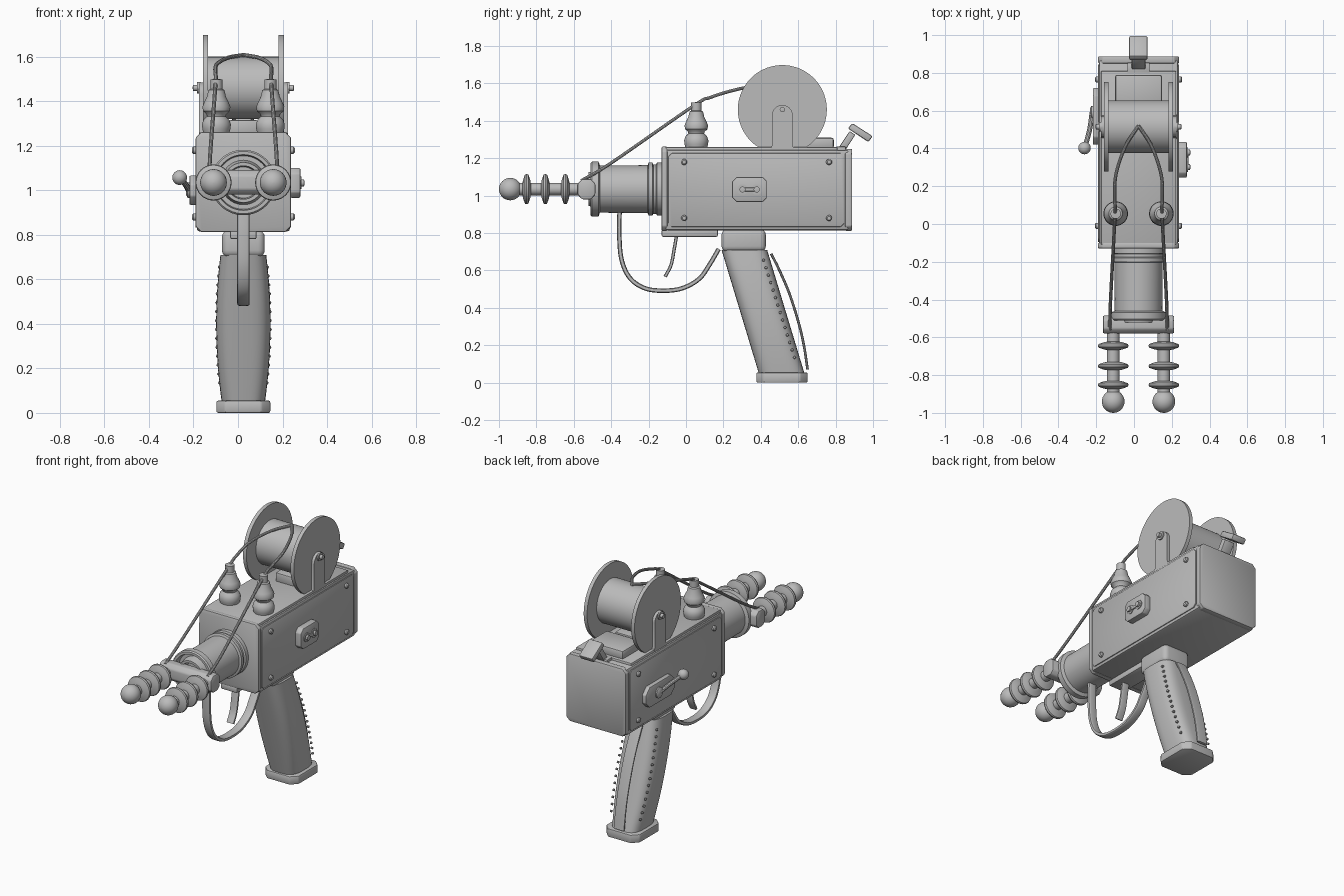
import bpy, bmesh, math
from mathutils import Vector

if "Cube" in bpy.data.objects:
    bpy.data.objects.remove(bpy.data.objects["Cube"])

grey = bpy.data.materials.new("plain_grey")
grey.use_nodes = True
grey.diffuse_color = (0.5, 0.5, 0.5, 1)
grey.node_tree.nodes["Principled BSDF"].inputs["Base Color"].default_value = (0.5, 0.5, 0.5, 1)

MID = 0.024          # centre line of the body
AXIS_Z = 1.035       # height of the barrel axis
parts = []


def finish(name, bm, bevel=0, segments=2):
    bmesh.ops.recalc_face_normals(bm, faces=bm.faces)
    if bevel:
        edges = [e for e in bm.edges if e.is_manifold and e.calc_face_angle() > 0.7]
        bmesh.ops.bevel(bm, geom=edges, offset=bevel, segments=segments, profile=0.5, affect='EDGES')
    mesh = bpy.data.meshes.new(name)
    bm.to_mesh(mesh)
    bm.free()
    mesh.materials.append(grey)
    ob = bpy.data.objects.new(name, mesh)
    bpy.context.collection.objects.link(ob)
    parts.append(ob)
    return ob


def loft(name, rings, bevel=0, segments=2):
    """Skin a list of equal-length rings and cap both ends."""
    bm = bmesh.new()
    rows = [[bm.verts.new(p) for p in ring] for ring in rings]
    n = len(rows[0])
    for a, b in zip(rows, rows[1:]):
        for i in range(n):
            j = (i + 1) % n
            bm.faces.new((a[i], a[j], b[j], b[i]))
    bm.faces.new(rows[0])
    bm.faces.new(rows[-1])
    return finish(name, bm, bevel, segments)


def box(name, x, y, z, bevel=0, segments=2):
    rings = [[(x[0], y[0], h), (x[1], y[0], h), (x[1], y[1], h), (x[0], y[1], h)] for h in z]
    return loft(name, rings, bevel, segments)


def prism(name, outline, x, bevel=0):
    """Extrude a (y, z) outline along x."""
    return loft(name, [[(h, y, z) for y, z in outline] for h in x], bevel)


def lathe(name, profile, centre, axis, sides=40):
    """Turn a (radius, distance) profile about an axis through centre."""
    u, v = {'x': ((0, 1, 0), (0, 0, 1)), 'y': ((0, 0, 1), (1, 0, 0)), 'z': ((1, 0, 0), (0, 1, 0))}[axis]
    u, v, c = Vector(u), Vector(v), Vector(centre)
    w = u.cross(v)
    turns = [math.tau * i / sides for i in range(sides)]
    return loft(name, [[c + w * h + (u * math.cos(t) + v * math.sin(t)) * max(r, 0.0005)
                        for t in turns] for r, h in profile])


def ball(name, centre, r):
    arc = [math.pi * i / 16 for i in range(17)]
    return lathe(name, [(r * math.sin(a), -r * math.cos(a)) for a in arc], centre, 'y', 32)


def smooth_path(points, steps=8):
    """Catmull-Rom path through the points."""
    p = [Vector(q) for q in points]
    p = [2 * p[0] - p[1]] + p + [2 * p[-1] - p[-2]]
    out = []
    for a, b, c, d in zip(p, p[1:], p[2:], p[3:]):
        for s in range(steps):
            t = s / steps
            out.append(0.5 * (2 * b + (c - a) * t + (2 * a - 5 * b + 4 * c - d) * t * t
                              + (3 * b - a - 3 * c + d) * t ** 3))
    return out + [p[-2]]


def strap(name, points, width, thick):
    """Sweep a rounded flat section along a (y, z) path."""
    path = smooth_path([(0, y, z) for y, z in points])
    rings = []
    for i, p in enumerate(path):
        tangent = (path[min(i + 1, len(path) - 1)] - path[max(i - 1, 0)]).normalized()
        normal = Vector((1, 0, 0)).cross(tangent)
        ring = []
        for k in range(16):
            a = math.tau * k / 16
            c, s = math.cos(a), math.sin(a)
            side = math.copysign(abs(c) ** 0.5, c) * width / 2
            up = math.copysign(abs(s) ** 0.5, s) * thick / 2
            ring.append(p + Vector((MID + side, 0, 0)) + normal * up)
        rings.append(ring)
    return loft(name, rings)


def wire(name, points, radius):
    curve = bpy.data.curves.new(name, 'CURVE')
    curve.dimensions = '3D'
    curve.bevel_depth, curve.bevel_resolution, curve.use_fill_caps = radius, 3, True
    path = smooth_path(points)
    spline = curve.splines.new('POLY')
    spline.points.add(len(path) - 1)
    for sp, p in zip(spline.points, path):
        sp.co = (*p, 1)
    temp = bpy.data.objects.new(name + "_path", curve)
    bm = bmesh.new()
    bm.from_mesh(temp.to_mesh())
    bpy.data.objects.remove(temp)
    finish(name, bm)


def rounded(cy, cz, hy, hz, cut):
    """Rectangle outline with cut corners."""
    return [(cy + a * (hy - cut * p), cz + b * (hz - cut * q)) for a, b, p, q in
            ((1, 1, 0, 1), (1, 1, 1, 0), (-1, 1, 1, 0), (-1, 1, 0, 1),
             (-1, -1, 0, 1), (-1, -1, 1, 0), (1, -1, 1, 0), (1, -1, 0, 1))]


# Body case: core, end plates, side panels and corner screws
box("body_core", (-0.185, 0.233), (-0.11, 0.87), (0.815, 1.245), 0.012)
box("body_lid", (-0.175, 0.223), (-0.11, 0.81), (1.23, 1.26), 0.006)
for label, y, top in (("front", (-0.13, -0.1), 1.262), ("back", (0.85, 0.888), 1.25)):
    outline = rounded(MID, (0.812 + top) / 2, 0.214, (top - 0.812) / 2, 0.025)
    loft(label + "_plate", [[(x, h, z) for x, z in outline] for h in y], 0.006)
for side, label in ((1, "left"), (-1, "right")):
    face = MID + side * 0.207
    prism(label + "_panel", rounded(0.375, 1.03, 0.47, 0.197, 0.018), (face, face + side * 0.008), 0.003)
    for y in (-0.01, 0.765):
        for z in (0.88, 1.18):
            lathe(label + "_corner_screw", [(0.016, 0), (0.016, side * 0.012), (0.01, side * 0.018), (0, side * 0.018)],
                  (face + side * 0.006, y, z), 'x', 16)

# Terminal plate on the left, with two linked screws
prism("terminal_plate", rounded(0.34, 1.033, 0.094, 0.067, 0.025), (0.235, 0.28), 0.006)
for y in (0.302, 0.378):
    lathe("terminal_screw", [(0.028, 0), (0.028, 0.008), (0.016, 0.008), (0.016, 0.02), (0, 0.022)],
          (0.277, y, 1.033), 'x', 20)
box("terminal_link", (0.278, 0.288), (0.31, 0.37), (1.023, 1.043), 0.003)

# Crank on the right
prism("crank_plate", rounded(0.57, 1.0, 0.15, 0.066, 0.04), (-0.185, -0.218), 0.006)
lathe("crank_hub", [(0.034, 0), (0.034, -0.014), (0.02, -0.022), (0, -0.022)], (-0.212, 0.59, 1.0), 'x', 24)
wire("crank_arm", [(-0.222, 0.59, 1.0), (-0.235, 0.5, 1.025), (-0.26, 0.405, 1.055)], 0.013)
ball("crank_knob", (-0.262, 0.402, 1.057), 0.033)

# Barrel with a hollow mouth
lathe("barrel", [(0, -0.12), (0.142, -0.12), (0.142, -0.155), (0.132, -0.16), (0.132, -0.175), (0.142, -0.18),
                 (0.142, -0.2), (0.128, -0.205), (0.126, -0.46), (0.147, -0.468), (0.147, -0.502), (0.14, -0.51),
                 (0.125, -0.51), (0.12, -0.47), (0.1, -0.47), (0.09, -0.522), (0.075, -0.522),
                 (0.07, -0.45), (0, -0.45)], (MID, 0, AXIS_Z), 'y', 56)

# Crossbar and the two ribbed prongs
prism("crossbar", rounded(-0.532, AXIS_Z, 0.047, 0.055, 0.024), (-0.165, 0.213), 0.008)
for side, label in ((1, "left"), (-1, "right")):
    x = MID + side * 0.134
    lathe(label + "_prong_rod", [(0, -0.95), (0.033, -0.95), (0.033, -0.55), (0, -0.55)], (x, 0, AXIS_Z), 'y', 32)
    for y in (-0.852, -0.752, -0.645):
        lathe(label + "_prong_fin", [(0.033, -0.022), (0.05, -0.019), (0.078, -0.009), (0.081, 0),
                                     (0.078, 0.009), (0.05, 0.019), (0.033, 0.022)], (x, y, AXIS_Z), 'y')
    ball(label + "_prong_ball", (x, -0.94, AXIS_Z), 0.06)

# Insulators and the wires running from reel to crossbar
for side, label in ((1, "left"), (-1, "right")):
    x = MID + side * 0.121
    lathe(label + "_insulator", [(0.056, 1.25), (0.063, 1.275), (0.065, 1.295), (0.058, 1.316), (0.042, 1.332),
                                 (0.045, 1.342), (0.06, 1.356), (0.063, 1.375), (0.055, 1.395), (0.043, 1.42),
                                 (0.036, 1.45), (0.027, 1.455), (0.027, 1.498), (0, 1.5)], (x, 0.055, 0), 'z')
    wire(label + "_wire", [(MID + side * 0.152, -0.56, 1.08), (MID + side * 0.148, -0.4, 1.175),
                           (MID + side * 0.125, 0.04, 1.48), (MID + side * 0.126, 0.13, 1.525),
                           (MID + side * 0.12, 0.26, 1.565), (MID + side * 0.07, 0.41, 1.595),
                           (MID, 0.52, 1.608)], 0.009)

# Reel: drum, flanges, brackets and axle bolts
REEL = (MID, 0.515, 1.46)
lathe("reel_drum", [(0.14, -0.165), (0.14, 0.165)], REEL, 'x', 56)
for side, label in ((1, "left"), (-1, "right")):
    lathe(label + "_reel_flange", [(0.238, side * 0.158), (0.238, side * 0.182)], REEL, 'x', 72)
    arch = [(0.515 + 0.055 * math.cos(a), 1.43 + 0.055 * math.sin(a))
            for a in (math.pi * i / 12 for i in range(13))]
    foot = [(0.46, 1.27), (0.445, 1.23), (0.585, 1.23), (0.57, 1.27)]
    prism(label + "_reel_bracket", arch + foot, (MID + side * 0.182, MID + side * 0.2))
    lathe(label + "_axle_bolt", [(0.026, side * 0.19), (0.026, side * 0.208), (0.014, side * 0.208),
                                 (0.014, side * 0.226), (0, side * 0.228)], REEL, 'x', 16)

# Raised block behind the reel, pad under it, and the tilted rear lever
box("rear_block", (-0.1, 0.148), (0.6, 0.79), (1.25, 1.31), 0.012)
box("reel_pad", (-0.04, 0.09), (0.44, 0.6), (1.25, 1.315), 0.008)
box("lever_base", (-0.035, 0.083), (0.8, 0.855), (1.235, 1.262), 0.005)
prism("lever_stem", [(0.805, 1.24), (0.85, 1.24), (0.905, 1.325), (0.875, 1.345)], (-0.012, 0.06), 0.005)
prism("lever_head", [(0.865, 1.36), (0.89, 1.387), (0.998, 1.318), (0.975, 1.287)], (-0.026, 0.072), 0.008)

# Grip: neck, swelling handle, base, back strap and rivets
box("grip_neck", (-0.072, 0.12), (0.19, 0.427), (0.7, 0.82), 0.03, 4)


def grip_half_width(z):
    return 0.122 - 0.2 * (z - 0.4) ** 2


def grip_ring(z):
    centre = 0.312 + (0.71 - z) * 0.302
    ring = []
    for k in range(40):
        c, s = math.cos(math.tau * k / 40), math.sin(math.tau * k / 40)
        ring.append((MID + math.copysign(abs(c) ** 0.6, c) * grip_half_width(z),
                     centre + math.copysign(abs(s) ** 0.65, s) * 0.122, z))
    return ring


loft("grip_handle", [grip_ring(0.04 + 0.67 * i / 12) for i in range(13)])
base = rounded(MID, 0.513, 0.121, 0.137, 0.04)
loft("grip_base", [[(x, y, z) for x, y in base] for z in (0, 0.055)], 0.008)
strap("grip_back_strap", [(0.455, 0.69), (0.5, 0.6), (0.555, 0.47), (0.605, 0.31), (0.632, 0.19), (0.65, 0.07)],
      0.075, 0.014)
for side, label in ((1, "left"), (-1, "right")):
    for i in range(14):
        t = i / 13
        z = 0.655 - 0.52 * t
        x = MID + side * (grip_half_width(z) - 0.008)
        lathe(label + "_grip_rivet", [(0.008, 0), (0.007, side * 0.01), (0, side * 0.014)],
              (x, 0.415 + 0.165 * t, z), 'x', 8)

# Trigger plate, trigger and guard
box("trigger_plate", (-0.035, 0.083), (-0.13, 0.17), (0.78, 0.82), 0.008)
strap("trigger", [(-0.05, 0.79), (-0.062, 0.72), (-0.08, 0.63), (-0.112, 0.566)], 0.05, 0.018)
strap("trigger_guard", [(-0.355, 0.92), (-0.357, 0.8), (-0.345, 0.66), (-0.3, 0.56), (-0.22, 0.505), (-0.12, 0.492),
                        (-0.02, 0.505), (0.07, 0.555), (0.125, 0.63), (0.175, 0.715)], 0.055, 0.024)

# Smooth shading with sharp edges kept
bpy.ops.object.select_all(action='DESELECT')
for ob in parts:
    ob.select_set(True)
bpy.context.view_layer.objects.active = parts[0]
bpy.ops.object.shade_smooth_by_angle(angle=math.radians(35))
